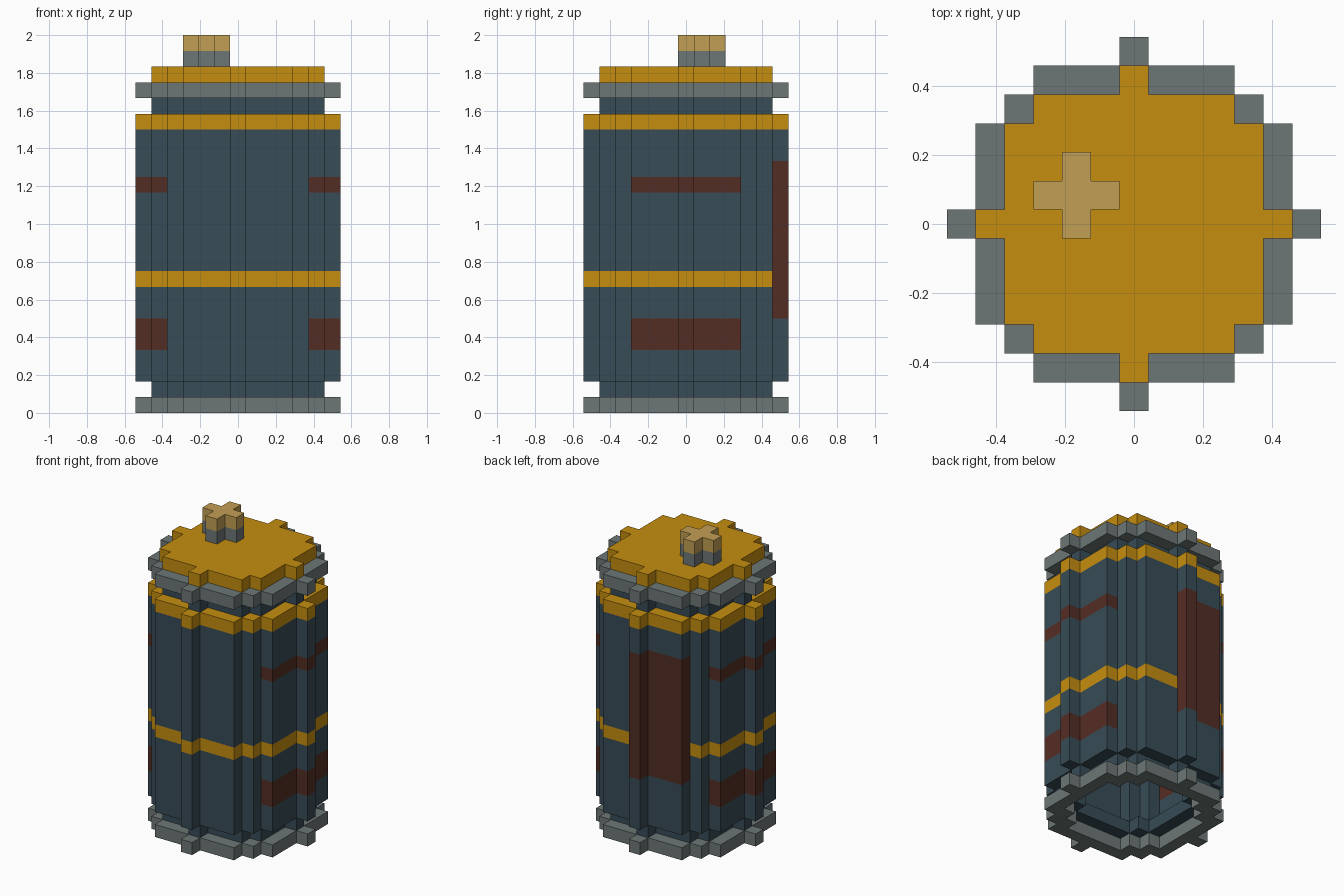
import bpy, bmesh

cube = bpy.data.objects.get("Cube")
if cube:
    bpy.data.objects.remove(cube, do_unlink=True)

U = 1 / 12  # size of one block


def material(name, rgb):
    lin = [((c / 255 + 0.055) / 1.055) ** 2.4 for c in rgb] + [1.0]
    m = bpy.data.materials.new(name)
    m.use_nodes = True
    m.diffuse_color = lin
    bsdf = next(n for n in m.node_tree.nodes if n.type == 'BSDF_PRINCIPLED')
    bsdf.inputs["Base Color"].default_value = lin
    bsdf.inputs["Roughness"].default_value = 0.8
    return m


BLUE = material("slate blue", (56, 76, 86))
GOLD = material("amber", (197, 141, 15))
GREY = material("steel grey", (109, 119, 118))
RED = material("rust red", (84, 45, 36))
TAN = material("pale brass", (194, 159, 84))


def disc(r):
    """Blocks of a round slab, as (column, row) pairs."""
    return {(i, j) for i in range(-r, r + 1) for j in range(-r, r + 1)
            if i * i + j * j <= r * r}


def hollow(cells):
    """Keep only the one-block rim, corners included."""
    inner = {(i, j) for i, j in cells
             if all((i + a, j + b) in cells for a in (-1, 0, 1) for b in (-1, 0, 1))}
    return cells - inner


def stack(name, cells, levels, mats, rule=lambda i, j, z: 0):
    """Extrude a block pattern through the given heights, coloured by rule."""
    bm = bmesh.new()

    def quad(points, index):
        f = bm.faces.new([bm.verts.new((x * U, y * U, z * U)) for x, y, z in points])
        f.material_index = index

    for i, j in sorted(cells):
        x0, x1, y0, y1 = i - .5, i + .5, j - .5, j + .5
        b, t = levels[0], levels[-1]
        quad([(x0, y1, b), (x1, y1, b), (x1, y0, b), (x0, y0, b)], rule(i, j, b + .5))
        quad([(x0, y0, t), (x1, y0, t), (x1, y1, t), (x0, y1, t)], rule(i, j, t - .5))
        sides = {(1, 0): ((x1, y0), (x1, y1)), (-1, 0): ((x0, y1), (x0, y0)),
                 (0, 1): ((x1, y1), (x0, y1)), (0, -1): ((x0, y0), (x1, y0))}
        for (di, dj), (p, q) in sides.items():
            if (i + di, j + dj) in cells:
                continue
            for lo, hi in zip(levels, levels[1:]):
                quad([(*p, lo), (*q, lo), (*q, hi), (*p, hi)], rule(i, j, (lo + hi) / 2))
    bmesh.ops.remove_doubles(bm, verts=bm.verts, dist=1e-4)
    mesh = bpy.data.meshes.new(name)
    bm.to_mesh(mesh)
    bm.free()
    for m in mats:
        mesh.materials.append(m)
    ob = bpy.data.objects.new(name, mesh)
    bpy.context.scene.collection.objects.link(ob)
    return ob


def body_colour(i, j, z):
    if j >= 5 and -3 <= i <= 0 and 6 < z < 16:      # back panel
        return 2
    if 8 < z < 9 or z > 18:                         # amber bands
        return 1
    if abs(i) >= 5 and (4 < z < 6 or 14 < z < 15):  # side stripes
        return 2
    return 0


wide, narrow = disc(6), disc(5)

# Open base and recessed lower groove
stack("base_ring", hollow(wide), [0, 1], [GREY])
stack("lower_groove", hollow(narrow), [1, 2], [BLUE])

# Hollow main body with bands, stripes and back panel
stack("body", hollow(wide), [2, 4, 6, 8, 9, 14, 15, 16, 18, 19],
      [BLUE, GOLD, RED], body_colour)

# Neck, collar and lid
stack("neck", hollow(narrow), [19, 20], [BLUE])
stack("collar", wide, [20, 21], [GREY])
stack("lid", narrow, [21, 22], [GOLD])

# Off-centre cross-shaped button
cross = {(i - 2, j + 1) for i, j in disc(1)}
stack("button_stem", cross, [22, 23], [GREY])
stack("button_cap", cross, [23, 24], [TAN])
